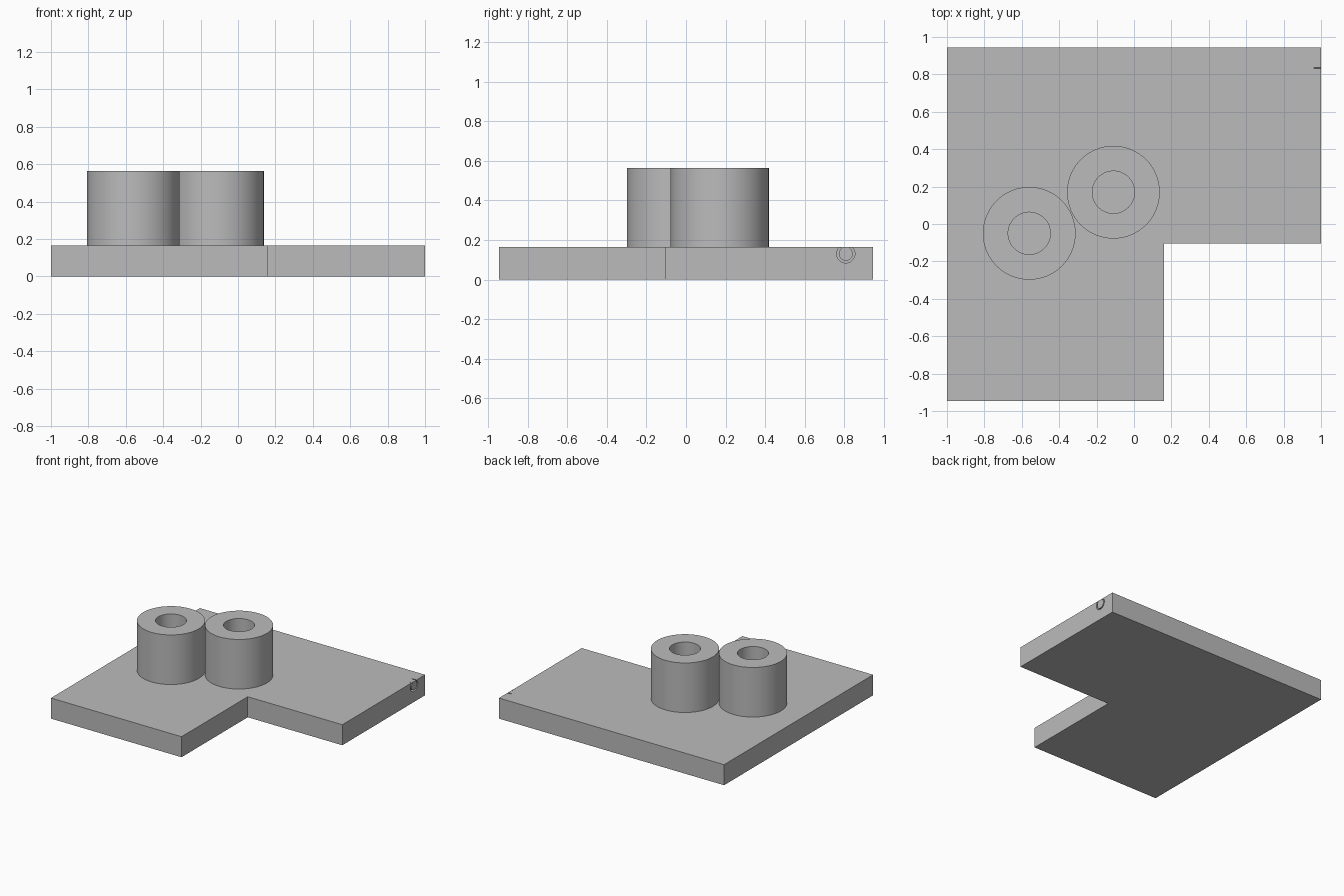
import bpy
import bmesh
from math import cos, sin, tau, radians
from mathutils import Vector

cube = bpy.data.objects.get("Cube")
if cube:
    bpy.data.objects.remove(cube, do_unlink=True)

PLATE_TOP = 0.165
TUBE_TOP = 0.563

grey = bpy.data.materials.new("plain grey")
grey.use_nodes = True
grey.diffuse_color = (0.5, 0.5, 0.5, 1)
grey.node_tree.nodes["Principled BSDF"].inputs["Base Color"].default_value = (0.5, 0.5, 0.5, 1)


def make_object(name, bm):
    bmesh.ops.recalc_face_normals(bm, faces=bm.faces)
    mesh = bpy.data.meshes.new(name)
    bm.to_mesh(mesh)
    bm.free()
    mesh.materials.append(grey)
    obj = bpy.data.objects.new(name, mesh)
    bpy.context.collection.objects.link(obj)
    return obj


def prism(name, outline, direction):
    """Extrude a closed outline along a direction."""
    bm = bmesh.new()
    face = bm.faces.new([bm.verts.new(p) for p in outline])
    result = bmesh.ops.extrude_face_region(bm, geom=[face], use_keep_orig=True)
    moved = [v for v in result["geom"] if isinstance(v, bmesh.types.BMVert)]
    bmesh.ops.translate(bm, verts=moved, vec=Vector(direction))
    return make_object(name, bm)


def tube(name, x, y, outer=0.248, inner=0.113, steps=64):
    """Revolve a rectangular wall section around a vertical axis."""
    bm = bmesh.new()
    base = PLATE_TOP - 0.01
    section = [(inner, base), (outer, base), (outer, TUBE_TOP), (inner, TUBE_TOP)]
    rings = []
    for i in range(steps):
        a = tau * i / steps
        rings.append([bm.verts.new((x + r * cos(a), y + r * sin(a), z)) for r, z in section])
    for i, ring in enumerate(rings):
        after = rings[(i + 1) % steps]
        for j in range(4):
            k = (j + 1) % 4
            bm.faces.new((ring[j], after[j], after[k], ring[k]))
    return make_object(name, bm)


# L-shaped base plate
corners = [(-1, -0.945), (0.16, -0.945), (0.16, -0.105), (1, -0.105), (1, 0.945), (-1, 0.945)]
plate = prism("base_plate", [(x, y, 0) for x, y in corners], (0, 0, PLATE_TOP))

# C-shaped groove in the end of the plate, open towards the top
angles = [radians(130 + 285 * i / 32) for i in range(33)]
arc = [(0.046, a) for a in angles] + [(0.035, a) for a in reversed(angles)]
cutter = prism("groove_cutter",
               [(0.962, 0.807 + r * cos(a), 0.13 + r * sin(a)) for r, a in arc], (0.1, 0, 0))
cutter.hide_render = True
cut = plate.modifiers.new("groove", "BOOLEAN")
cut.operation = "DIFFERENCE"
cut.solver = "EXACT"
cut.object = cutter
bpy.context.view_layer.objects.active = plate
bpy.ops.object.modifier_apply(modifier=cut.name)
bpy.data.objects.remove(cutter, do_unlink=True)

# Two touching hollow posts
posts = [tube("right_post", -0.56, -0.05), tube("left_post", -0.11, 0.17)]
bpy.ops.object.select_all(action="DESELECT")
for post in posts:
    post.select_set(True)
bpy.context.view_layer.objects.active = posts[0]
bpy.ops.object.shade_smooth_by_angle(angle=radians(30))
